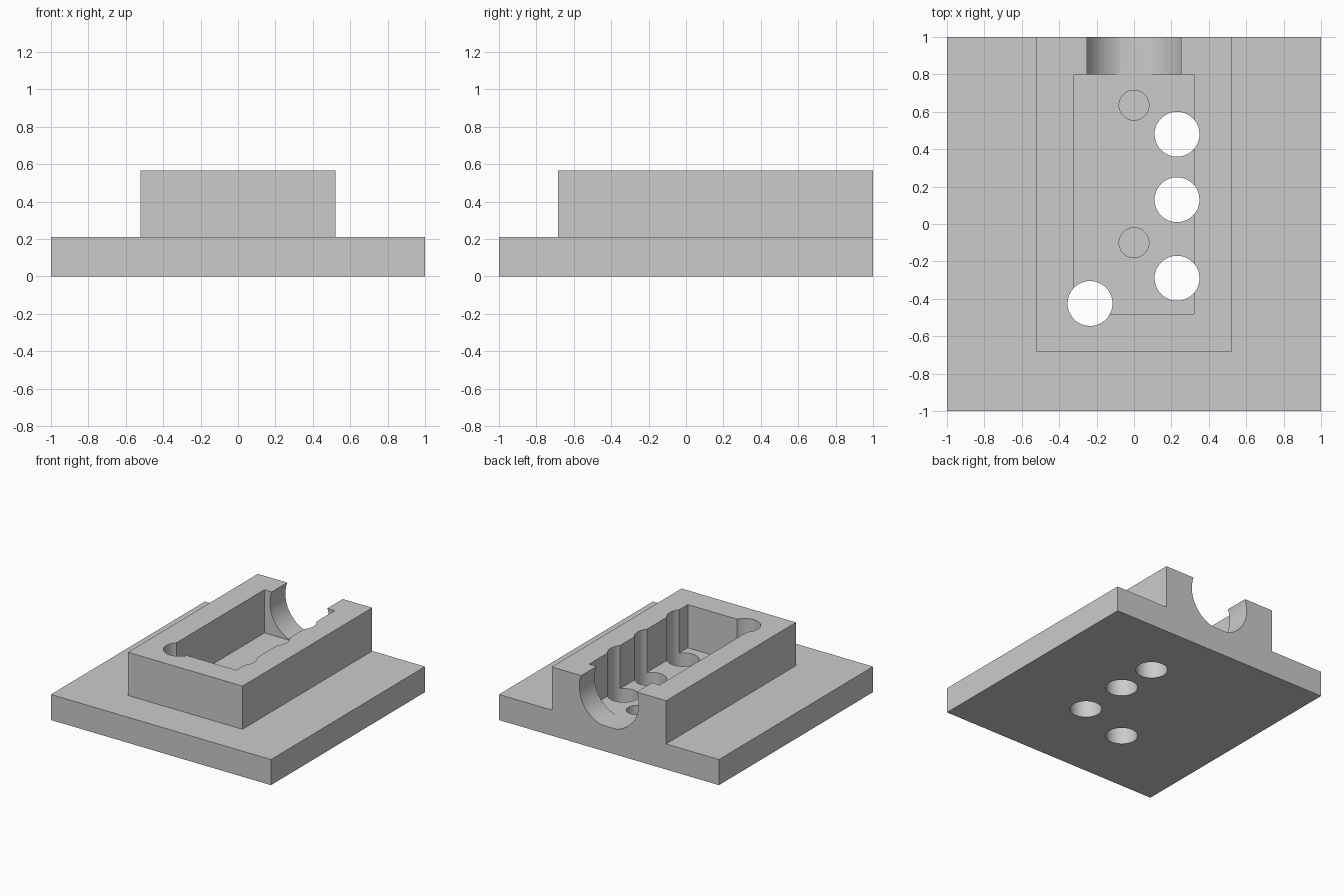
import bpy
import math

old = bpy.data.objects.get("Cube")
if old:
    bpy.data.objects.remove(old, do_unlink=True)

BASE_TOP, BLOCK_TOP = 0.21, 0.565

grey = bpy.data.materials.new("plain_grey")
grey.use_nodes = True
grey.diffuse_color = (0.6, 0.6, 0.6, 1)
grey.node_tree.nodes["Principled BSDF"].inputs["Base Color"].default_value = (0.6, 0.6, 0.6, 1)


def box(name, low, high):
    """Axis-aligned box between two corners."""
    bpy.ops.mesh.primitive_cube_add(size=1, location=[(a + b) / 2 for a, b in zip(low, high)])
    ob = bpy.context.object
    ob.name = name
    ob.scale = [b - a for a, b in zip(low, high)]
    bpy.ops.object.transform_apply(location=True, rotation=True, scale=True)
    ob.data.materials.append(grey)
    return ob


def cylinder(name, radius, depth, centre, tilt=0.0):
    bpy.ops.mesh.primitive_cylinder_add(vertices=64, radius=radius, depth=depth,
                                        location=centre, rotation=(tilt, 0, 0))
    ob = bpy.context.object
    ob.name = name
    bpy.ops.object.transform_apply(location=True, rotation=True, scale=True)
    ob.data.materials.append(grey)
    return ob


def combine(target, other, operation):
    """Apply a boolean and discard the second object."""
    other.hide_render = True
    bpy.context.view_layer.objects.active = target
    mod = target.modifiers.new(operation.lower(), 'BOOLEAN')
    mod.operation = operation
    mod.solver = 'EXACT'
    mod.object = other
    bpy.ops.object.modifier_apply(modifier=mod.name)
    bpy.data.objects.remove(other, do_unlink=True)


# Raised block with a rectangular pocket and a round channel through its back wall
block = box("raised_block", (-0.52, -0.685, 0.1), (0.52, 1, BLOCK_TOP))
combine(block, box("pocket_cutter", (-0.32, -0.48, 0), (0.32, 0.8, 1)), 'DIFFERENCE')
combine(block, cylinder("channel_cutter", 0.27, 0.5, (0, 0.95, 0.47), math.pi / 2), 'DIFFERENCE')

# Base plate closes the pocket and channel from below
body = box("mounting_base", (-1, -1, 0), (1, 1, BASE_TOP))
combine(body, block, 'UNION')

# Through holes that also notch the pocket walls
for x, y in ((0.23, 0.48), (0.23, 0.13), (0.23, -0.29), (-0.235, -0.425)):
    combine(body, cylinder("through_hole_cutter", 0.12, 2, (x, y, 0.3)), 'DIFFERENCE')

# Shallow blind holes along the centre of the pocket floor
for y in (0.635, -0.1):
    combine(body, cylinder("blind_hole_cutter", 0.08, 0.2, (0, y, BASE_TOP)), 'DIFFERENCE')

# Smooth round walls, crisp corners
bpy.ops.object.select_all(action='DESELECT')
body.select_set(True)
bpy.context.view_layer.objects.active = body
bpy.ops.object.shade_smooth_by_angle(angle=math.radians(30))
